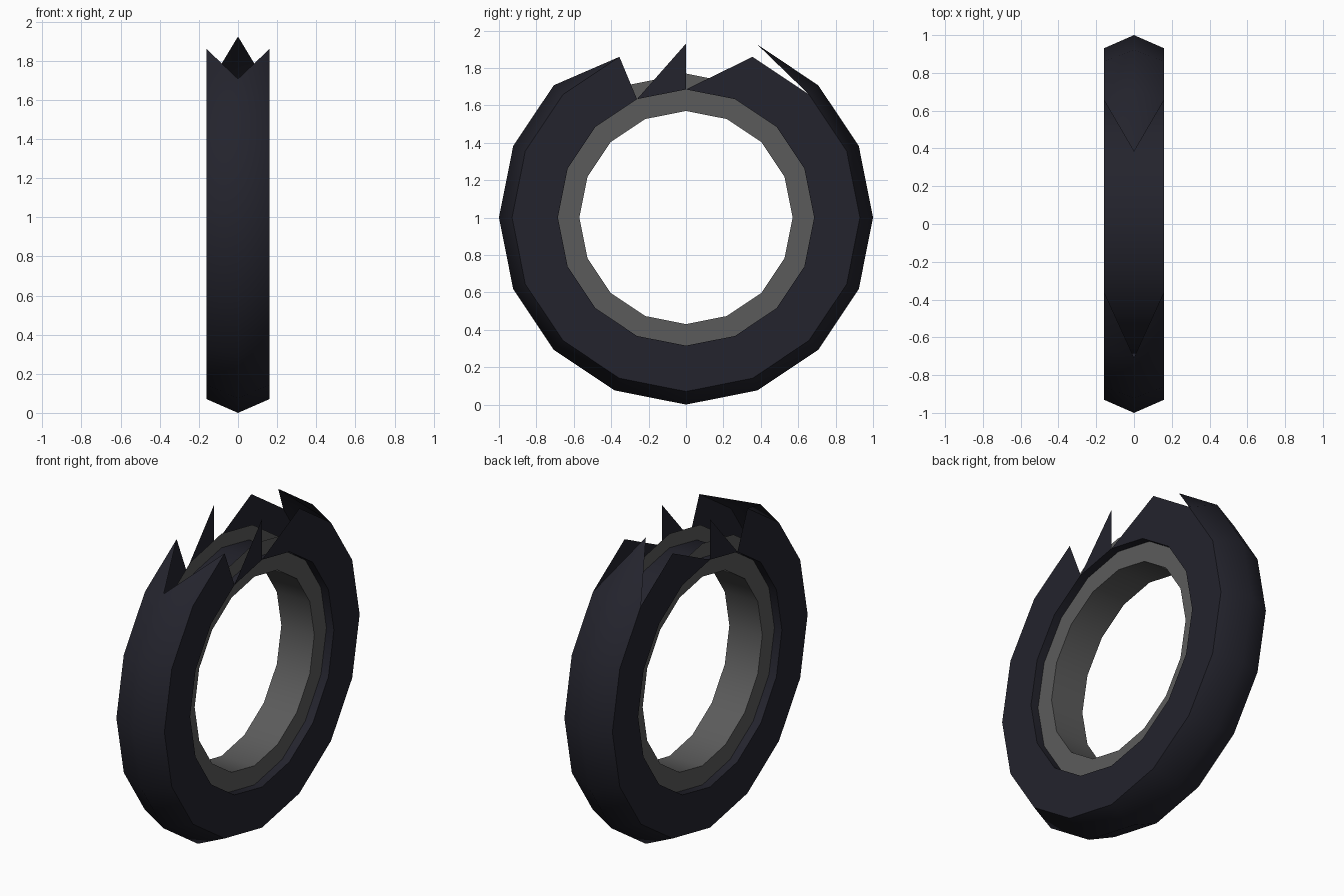
import bpy, bmesh, math

cube = bpy.data.objects.get("Cube")
if cube:
    bpy.data.objects.remove(cube)

SIDES = 16


def material(name, colour):
    mat = bpy.data.materials.new(name)
    mat.use_nodes = True
    mat.diffuse_color = colour
    bsdf = mat.node_tree.nodes["Principled BSDF"]
    bsdf.inputs["Base Color"].default_value = colour
    bsdf.inputs["Roughness"].default_value = 0.8
    return mat


def sweep(name, profile, closed, mat, torn=None):
    """Sweep an (x, radius) profile round the axle; torn replaces chosen quads."""
    torn = torn or {}
    bm = bmesh.new()
    rings = []
    for step in range(SIDES):
        a = math.tau * step / SIDES
        rings.append([bm.verts.new((x, r * math.sin(a), 1 + r * math.cos(a)))
                      for x, r in profile])
    count = len(profile)
    for step in range(-SIDES // 2, SIDES // 2):
        here, ahead = rings[step % SIDES], rings[(step + 1) % SIDES]
        for i in range(count if closed else count - 1):
            j = (i + 1) % count
            corners = [here[i], ahead[i], ahead[j], here[j]]
            keep = torn.get((step, i), (0, 1, 2, 3))
            if keep:
                bm.faces.new([corners[c] for c in keep])
    mesh = bpy.data.meshes.new(name)
    bm.to_mesh(mesh)
    bm.free()
    mesh.materials.append(mat)
    obj = bpy.data.objects.new(name, mesh)
    bpy.context.collection.objects.link(obj)
    bpy.ops.object.select_all(action="DESELECT")
    obj.select_set(True)
    bpy.context.view_layer.objects.active = obj
    bpy.ops.object.shade_smooth_by_angle(angle=math.radians(55))
    return obj


rubber = material("dark rubber", (0.017, 0.017, 0.026, 1))
metal = material("grey metal", (0.105, 0.105, 0.105, 1))

# Profile strips: 0 left wall, 1 left tread, 2 right tread, 3 right wall, 4 bore
tyre_profile = [(0.16, 0.685), (0.16, 0.93), (0, 1), (-0.16, 0.93), (-0.16, 0.685)]

# Burst at the top: missing tread, jagged points on tread and walls
tears = {(step, strip): () for step in (-1, 0) for strip in (1, 2)}
tears.update({
    (-2, 1): (0, 1, 3), (-2, 2): (0, 2, 3),
    (1, 1): (1, 2, 3), (1, 2): (0, 1, 2),
    (-1, 0): (0, 1, 2), (-1, 3): (1, 2, 3),
    (0, 0): (0, 1, 2), (0, 3): (1, 2, 3),
})
sweep("burst_tyre", tyre_profile, True, rubber, tears)

# Open channel rim: barrel with a flange on each side
sweep("rim", [(-0.11, 0.77), (-0.11, 0.57), (0.11, 0.57), (0.11, 0.77)], False, metal)
